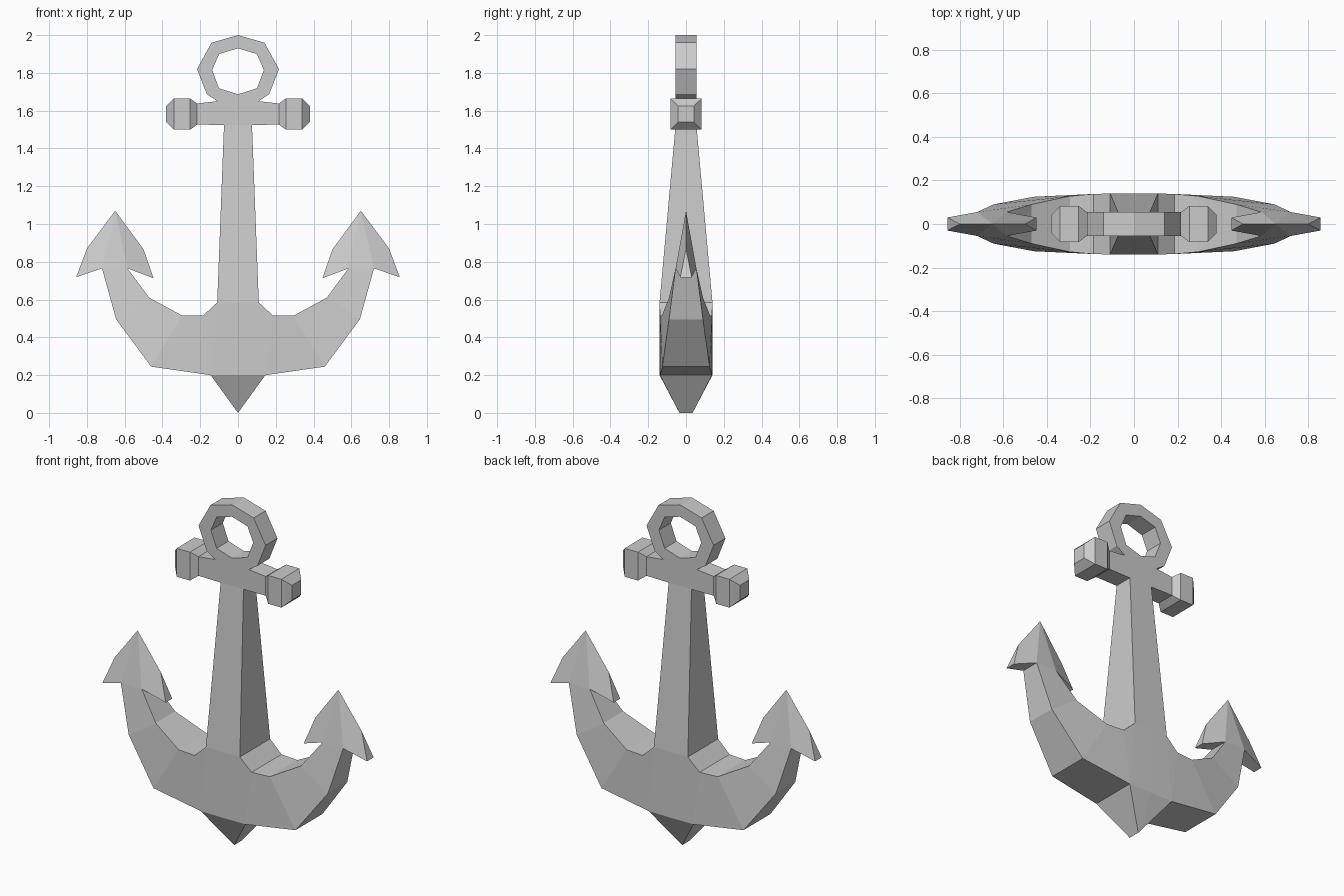
import bpy, bmesh

if "Cube" in bpy.data.objects:
    bpy.data.objects.remove(bpy.data.objects["Cube"])

iron = bpy.data.materials.new("grey_iron")
iron.diffuse_color = (0.6, 0.6, 0.6, 1)
iron.use_nodes = True
iron.node_tree.nodes["Principled BSDF"].inputs["Base Color"].default_value = iron.diffuse_color


def strip(name, stations, caps=(), skip=lambda a, b: False):
    """Stations are pairs of (x, z, half depth) points on two edges of a part.
    Skins front, back and edge walls, and mirrors the part across x = 0."""
    bm = bmesh.new()

    def face(pts):
        pts = list(dict.fromkeys(pts))
        if len(pts) > 2:
            bm.faces.new([bm.verts.new(p) for p in pts])

    for mx in (1, -1):
        def P(p, s):
            return (p[0] * mx, p[2] * s + 0.0, p[1])

        def wall(a, b):
            if a != b and not skip(a, b):
                face([P(a, -1), P(b, -1), P(b, 1), P(a, 1)])

        for (a, b), (c, d) in zip(stations, stations[1:]):
            for s in (-1, 1):
                face([P(a, s), P(c, s), P(d, s), P(b, s)])
            wall(a, c)
            wall(b, d)
        for i in caps:
            wall(*stations[i])
    bmesh.ops.remove_doubles(bm, verts=bm.verts, dist=1e-5)
    bmesh.ops.recalc_face_normals(bm, faces=bm.faces)
    me = bpy.data.meshes.new(name)
    bm.to_mesh(me)
    bm.free()
    me.materials.append(iron)
    ob = bpy.data.objects.new(name, me)
    bpy.context.collection.objects.link(ob)


# Ring, meeting the stock at its foot
D = 0.055
ring = [((0, 1.93), (0, 2.0)), ((.10, 1.90), (.14, 1.96)),
        ((.137, 1.815), (.217, 1.82)), ((.10, 1.718), (.165, 1.687)),
        ((.10, 1.718), (.11, 1.65)), ((0, 1.687), (0, 1.65))]
strip("ring", [(a + (D,), b + (D,)) for a, b in ring],
      skip=lambda a, b: a[1] == b[1] == 1.65)

# Stock bar with a faceted knob at each end
stock = [((0, 1.65, D), (0, 1.525, D)), ((.074, 1.65, D), (.074, 1.525, D)),
         ((.11, 1.65, D), (.11, 1.525, D))]
for x, hz, hy in ((.217, .056, D), (.254, .083, .083),
                  (.339, .083, .083), (.38, .043, .042)):
    stock.append(((x, 1.582 + hz, hy), (x, 1.582 - hz, hy)))
strip("stock", stock, caps=(-1,),
      skip=lambda a, b: a[1] == b[1] and max(a[0], b[0]) < .12
      and (a[1] == 1.65 or b[0] < .08))

# Tapered shank
strip("shank", [((0, 1.525, D), (0, .585, .14)),
                ((.074, 1.525, D), (.11, .585, .14))], caps=(-1,),
      skip=lambda a, b: a[1] == b[1])

# Curved arms
base = (.145, .2, .138)
strip("arms", [((0, .585, .14), (0, .2, .14)), ((.11, .585, .14), base),
               ((.185, .515, .138), base),
               ((.295, .515, .128), (.46, .245, .125)),
               ((.47, .61, .09), (.645, .495, .09)),
               ((.585, .765, .055), (.72, .765, .055))],
      skip=lambda a, b: a[1] == b[1] and b[0] < .15)

# Crown point under the arms
strip("crown_point", [((0, .2, .14), (0, 0, .035)), (base, base)],
      skip=lambda a, b: a[1] == b[1])

# Barbed flukes
tip = (.65, 1.07, 0)
strip("flukes", [((.447, .713, .03), (.5, .866, 0)),
                 ((.585, .765, .055), tip), ((.72, .765, .055), tip),
                 ((.857, .718, .03), (.80, .87, 0))], caps=(0, -1),
      skip=lambda a, b: a[1] == b[1])
